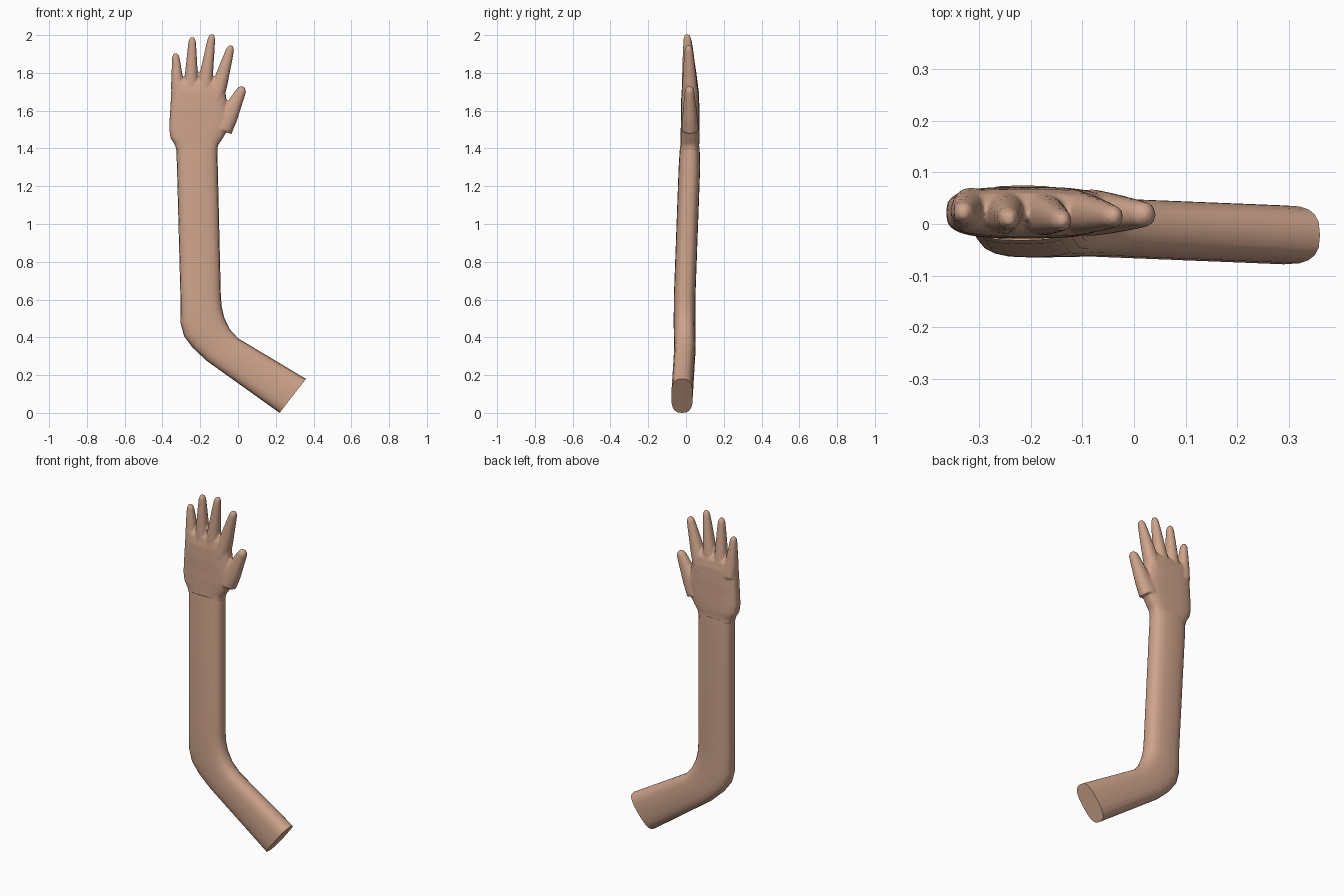
import bpy, bmesh, math
from mathutils import Vector

if "Cube" in bpy.data.objects:
    bpy.data.objects.remove(bpy.data.objects["Cube"])

skin = bpy.data.materials.new("skin")
skin.diffuse_color = (0.62, 0.37, 0.26, 1)
skin.use_nodes = True
skin.node_tree.nodes["Principled BSDF"].inputs["Base Color"].default_value = skin.diffuse_color


def loft(bm, rings, sides, power):
    """Skin a tube through rings: (left x, left z, right x, right z, y centre, half depth)."""
    loops = []
    for lx, lz, rx, rz, y, depth in rings:
        left, right = Vector((lx, y, lz)), Vector((rx, y, rz))
        mid, half = (left + right) / 2, (right - left) / 2
        loop = []
        for i in range(sides):
            a = 2 * math.pi * i / sides
            c, s = (math.copysign(abs(f(a)) ** (2 / power), f(a)) for f in (math.cos, math.sin))
            loop.append(bm.verts.new(mid + half * c + Vector((0, depth * s, 0))))
        loops.append(loop)
    for a, b in zip(loops, loops[1:]):
        for i in range(sides):
            j = (i + 1) % sides
            bm.faces.new((a[i], a[j], b[j], b[i]))
    bm.faces.new(loops[0][::-1])
    bm.faces.new(loops[-1])


def finger(bm, base, tip, base_r, tip_r, base_y, tip_y, depth):
    """Tapered digit with a flared root and a rounded tip, in the x-z plane."""
    b, t = Vector(base), Vector(tip)
    axis = (t - b).normalized()
    side = Vector((axis.y, -axis.x))
    length = (t - b).length
    rings = []
    for f, w in ((0, 1), (0.3, 0.86), (0.5, 0.62), (0.75, 0.35), (0.93, 0.12)):
        rings.append((f, tip_r + (base_r - tip_r) * w, tip_r + (depth - tip_r) * (1 - f) ** 0.8))
    rings += [(1 - 0.25 * tip_r / length, tip_r * 0.7, tip_r * 0.8), (1, tip_r * 0.3, tip_r * 0.3)]
    out = []
    for f, r, d in rings:
        c = b + axis * length * f
        l, rr = c - side * r, c + side * r
        out.append((l.x, l.y, rr.x, rr.y, base_y + (tip_y - base_y) * f, d))
    loft(bm, out, 16, 2.2)


def make(name, bm):
    bmesh.ops.recalc_face_normals(bm, faces=bm.faces)
    mesh = bpy.data.meshes.new(name)
    bm.to_mesh(mesh)
    bm.free()
    mesh.materials.append(skin)
    ob = bpy.data.objects.new(name, mesh)
    bpy.context.collection.objects.link(ob)
    bpy.context.view_layer.objects.active = ob
    ob.select_set(True)
    bpy.ops.object.shade_smooth_by_angle(angle=math.radians(40))
    ob.select_set(False)
    return ob


# Upper arm stub, bent elbow and forearm
bm = bmesh.new()
loft(bm, [
    (0.22, 0.00, 0.36, 0.18, -0.021, 0.057),
    (-0.165, 0.275, 0.00, 0.395, -0.006, 0.057),
    (-0.24, 0.345, -0.045, 0.445, -0.007, 0.057),
    (-0.285, 0.405, -0.073, 0.505, -0.008, 0.057),
    (-0.304, 0.475, -0.086, 0.56, -0.008, 0.057),
    (-0.305, 0.62, -0.091, 0.62, -0.007, 0.057),
    (-0.323, 1.30, -0.107, 1.30, 0.018, 0.057),
    (-0.327, 1.41, -0.110, 1.41, 0.020, 0.052),
], 20, 2.8)
make("arm", bm)

# Palm
bm = bmesh.new()
loft(bm, [
    (-0.324, 1.385, -0.112, 1.385, 0.020, 0.050),
    (-0.335, 1.42, -0.104, 1.42, 0.021, 0.049),
    (-0.357, 1.455, -0.080, 1.455, 0.022, 0.050),
    (-0.364, 1.50, -0.052, 1.50, 0.022, 0.050),
    (-0.362, 1.56, -0.045, 1.56, 0.022, 0.049),
    (-0.358, 1.62, -0.058, 1.62, 0.022, 0.049),
    (-0.354, 1.70, -0.066, 1.70, 0.022, 0.046),
    (-0.349, 1.745, -0.074, 1.745, 0.022, 0.038),
    (-0.335, 1.768, -0.090, 1.768, 0.022, 0.020),
], 28, 3.2)

# Four fingers and the thumb: base, tip, base radius, tip radius, y at base and tip, depth
for digit in [
    ((-0.315, 1.67), (-0.331, 1.905), 0.038, 0.016, 0.026, 0.022, 0.046),
    ((-0.250, 1.67), (-0.242, 1.990), 0.040, 0.017, 0.024, 0.010, 0.046),
    ((-0.185, 1.67), (-0.137, 2.005), 0.041, 0.017, 0.022, 0.006, 0.046),
    ((-0.120, 1.66), (-0.035, 1.945), 0.044, 0.018, 0.022, 0.014, 0.046),
    ((-0.085, 1.50), (0.028, 1.727), 0.056, 0.021, 0.022, 0.018, 0.046),
]:
    finger(bm, *digit)
hand = make("hand", bm)

# Blend palm and digits into one soft surface
remesh = hand.modifiers.new("blend", 'REMESH')
remesh.mode = 'VOXEL'
remesh.voxel_size = 0.006
remesh.use_smooth_shade = True
soften = hand.modifiers.new("soften", 'SMOOTH')
soften.factor = 0.5
soften.iterations = 5
